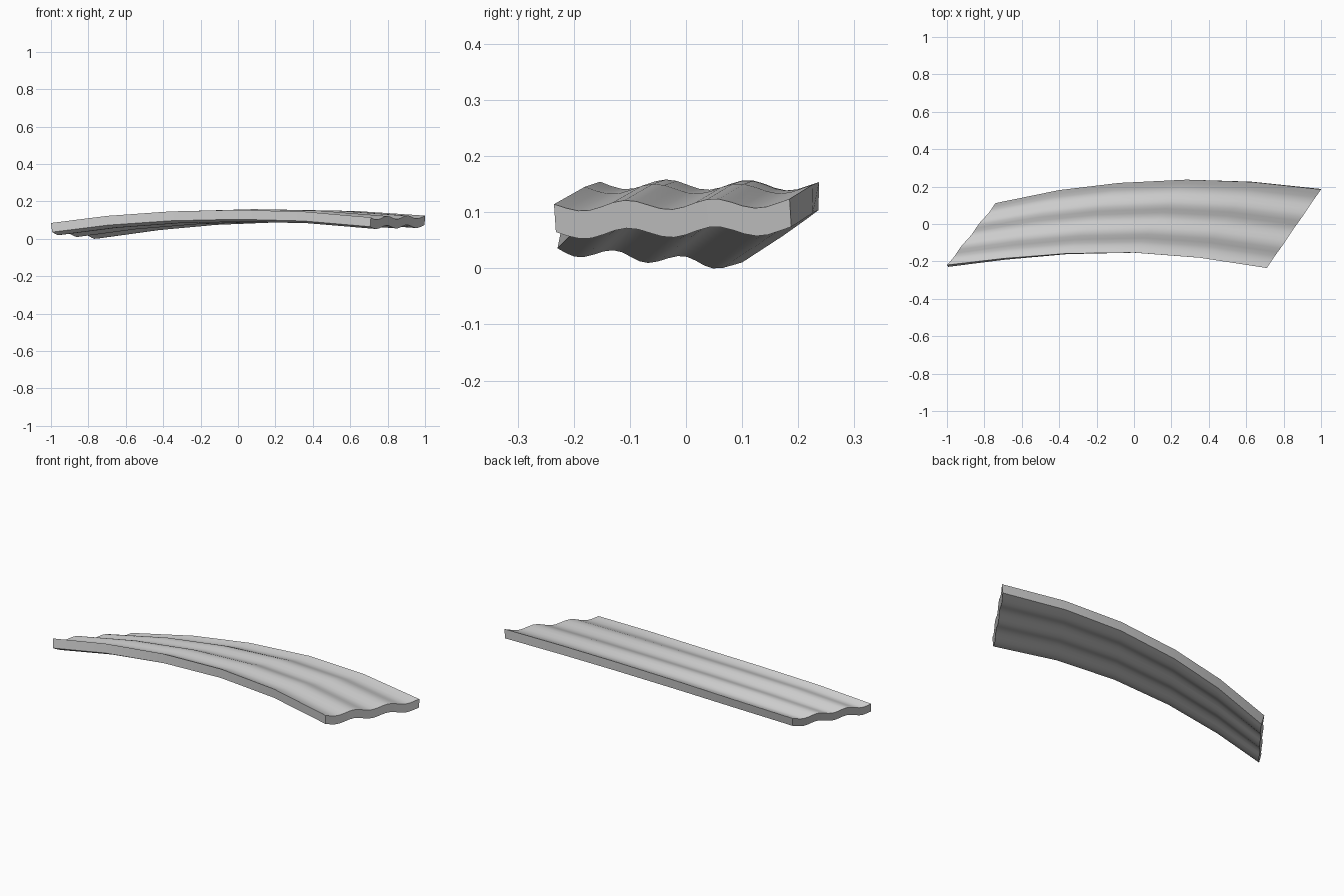
import bpy
import bmesh
import math
from mathutils import Vector

cube = bpy.data.objects.get("Cube")
if cube:
    bpy.data.objects.remove(cube, do_unlink=True)

THICKNESS = 0.05
WAVE_HEIGHT = 0.009
WAVE_LENGTH = 0.37   # share of the sheet's width
COLUMNS = 20

# Upper long edges of the arched sheet, left end to right end
front_edge = [Vector(p) for p in (
    (-1.0, -0.22, 0.08), (-0.7, -0.185, 0.118), (-0.36, -0.158, 0.142),
    (0.0, -0.153, 0.15), (0.35, -0.18, 0.141), (0.71, -0.235, 0.11))]
back_edge = [Vector(p) for p in (
    (-0.74, 0.11, 0.052), (-0.4, 0.18, 0.1), (-0.08, 0.219, 0.131),
    (0.28, 0.237, 0.147), (0.63, 0.225, 0.142), (1.0, 0.185, 0.117))]
last = len(front_edge) - 1


def base_point(i, t):
    return front_edge[i].lerp(back_edge[i], t)


def base_normal(i, t):
    along = base_point(min(i + 1, last), t) - base_point(max(i - 1, 0), t)
    return along.cross(back_edge[i] - front_edge[i]).normalized()


def surface_row(bm, i, depth):
    """One row of vertices across the sheet, following the corrugation."""
    row = []
    for j in range(COLUMNS + 1):
        t = j / COLUMNS
        wave = -WAVE_HEIGHT * math.cos(math.tau * (t - 0.49) / WAVE_LENGTH)
        row.append(bm.verts.new(base_point(i, t) + base_normal(i, t) * (wave - depth)))
    return row


# Closed loop of vertices at each station, bridged into a solid sheet
bm = bmesh.new()
loops = []
for i in range(last + 1):
    upper = surface_row(bm, i, 0)
    lower = surface_row(bm, i, THICKNESS)
    loops.append(upper + lower[::-1])
for a, b in zip(loops, loops[1:]):
    for k in range(len(a)):
        n = (k + 1) % len(a)
        bm.faces.new((a[k], b[k], b[n], a[n]))

# End faces, as strips between upper and lower waves
for loop in (loops[0], loops[-1]):
    for j in range(COLUMNS):
        bm.faces.new((loop[j], loop[j + 1], loop[-j - 2], loop[-j - 1]))
bmesh.ops.recalc_face_normals(bm, faces=bm.faces)

# Rest the sheet on the ground
lowest = min(v.co.z for v in bm.verts)
bmesh.ops.translate(bm, verts=bm.verts, vec=(0, 0, -lowest))

mesh = bpy.data.meshes.new("corrugated_sheet")
bm.to_mesh(mesh)
bm.free()
sheet = bpy.data.objects.new("corrugated_sheet", mesh)
bpy.context.collection.objects.link(sheet)

# Plain grey material
grey = bpy.data.materials.new("light_grey")
grey.use_nodes = True
color = (0.6, 0.6, 0.6, 1)
grey.diffuse_color = color
grey.node_tree.nodes["Principled BSDF"].inputs["Base Color"].default_value = color
mesh.materials.append(grey)

# Smooth waves with crisp borders
bpy.ops.object.select_all(action='DESELECT')
sheet.select_set(True)
bpy.context.view_layer.objects.active = sheet
bpy.ops.object.shade_smooth_by_angle(angle=math.radians(40))
